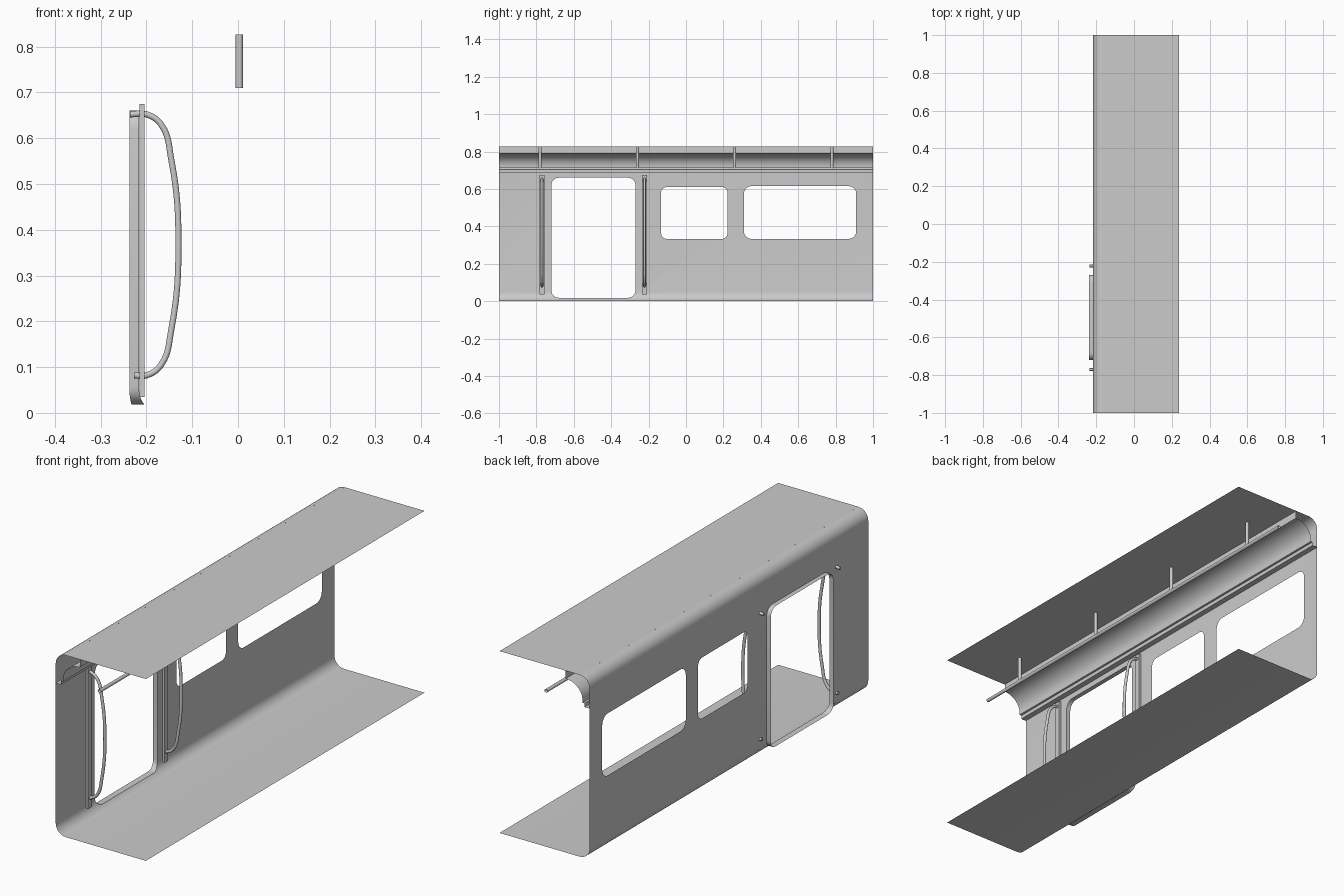
import bpy, bmesh, math

if "Cube" in bpy.data.objects:
    bpy.data.objects.remove(bpy.data.objects["Cube"])

WALL, EDGE, TOP, R = -0.216, 0.237, 0.826, 0.05
RIM = -0.237


def wall_x(z):
    # wall position at height z, rounded into floor and roof
    d = min(z, TOP - z)
    if d >= R:
        return WALL
    return WALL + R - math.sqrt(max(0, R * R - (R - d) ** 2))


def rounded_rect(y0, y1, z0, z1, r, n=6):
    pts = []
    for cy, cz, a0 in ((y1 - r, z1 - r, 0), (y0 + r, z1 - r, 90),
                       (y0 + r, z0 + r, 180), (y1 - r, z0 + r, 270)):
        for i in range(n + 1):
            a = math.radians(a0 + 90 * i / n)
            pts.append((cy + r * math.cos(a), cz + r * math.sin(a)))
    return pts


def add_object(name, bm, angle=40):
    me = bpy.data.meshes.new(name)
    bm.to_mesh(me)
    bm.free()
    ob = bpy.data.objects.new(name, me)
    bpy.context.collection.objects.link(ob)
    smooth(ob, angle)
    return ob


def smooth(ob, angle=40):
    bpy.ops.object.select_all(action='DESELECT')
    ob.select_set(True)
    bpy.context.view_layer.objects.active = ob
    bpy.ops.object.shade_smooth_by_angle(angle=math.radians(angle))


def tube(name, pts, r, kind='POLY', caps=True):
    cu = bpy.data.curves.new(name, 'CURVE')
    cu.dimensions = '3D'
    cu.bevel_depth, cu.bevel_resolution = r, 3
    cu.use_fill_caps = caps
    cu.resolution_u = 6
    sp = cu.splines.new(kind)
    if kind == 'BEZIER':
        sp.bezier_points.add(len(pts) - 1)
        for bp, p in zip(sp.bezier_points, pts):
            bp.co = p
            bp.handle_left_type = bp.handle_right_type = 'AUTO'
    else:
        sp.points.add(len(pts) - 1)
        for sp_p, p in zip(sp.points, pts):
            sp_p.co = (*p, 1)
    ob = bpy.data.objects.new(name, cu)
    bpy.context.collection.objects.link(ob)
    bpy.ops.object.select_all(action='DESELECT')
    ob.select_set(True)
    bpy.context.view_layer.objects.active = ob
    bpy.ops.object.convert(target='MESH')
    smooth(bpy.context.object)


# Shell: side wall with openings, bent into floor and roof
door = rounded_rect(-0.72, -0.27, 0.018, 0.66, 0.04)
windows = [rounded_rect(-0.133, 0.222, 0.333, 0.61, 0.03),
           rounded_rect(0.31, 0.91, 0.333, 0.615, 0.04)]
bm = bmesh.new()
for loop in [[(-1, 0), (1, 0), (1, TOP), (-1, TOP)], door, *windows]:
    vs = [bm.verts.new((0, y, z)) for y, z in loop]
    for a, b in zip(vs, vs[1:] + vs[:1]):
        bm.edges.new((a, b))
bmesh.ops.triangle_fill(bm, edges=bm.edges[:], use_beauty=True, normal=(1, 0, 0))
for i in range(1, 9):
    d = R * (1 - math.cos(math.radians(90 * i / 8)))
    for z in (d, TOP - d):
        bmesh.ops.bisect_plane(bm, geom=bm.verts[:] + bm.edges[:] + bm.faces[:],
                               plane_co=(0, 0, z), plane_no=(0, 0, 1), dist=1e-6)
for v in bm.verts:
    v.co.x = wall_x(v.co.z)
for z in (0, TOP):
    bm.faces.new([bm.verts.new(p) for p in ((WALL + R, -1, z), (EDGE, -1, z),
                                            (EDGE, 1, z), (WALL + R, 1, z))])
bmesh.ops.remove_doubles(bm, verts=bm.verts[:], dist=1e-5)
bmesh.ops.recalc_face_normals(bm, faces=bm.faces[:])
add_object("car_shell", bm)

# Door rim projecting outwards from the wall
bm = bmesh.new()
inner = [bm.verts.new((wall_x(z), y, z)) for y, z in door]
outer = [bm.verts.new((RIM + max(0, wall_x(z) - WALL) * 0.4, y, z)) for y, z in door]
for i in range(len(door)):
    j = (i + 1) % len(door)
    bm.faces.new((inner[i], inner[j], outer[j], outer[i]))
add_object("door_rim", bm)

# Ceiling cove: lip, concave arc and small ledge back to the wall
profile = [(-0.095, TOP), (-0.095, 0.79)]
for i in range(1, 11):
    a = math.radians(90 + 85 * i / 10)
    profile.append((-0.095 + 0.085 * math.cos(a), 0.715 + 0.075 * math.sin(a)))
profile += [(-0.18, 0.703), (-0.19, 0.703), (-0.19, 0.686), (WALL, 0.686)]
bm = bmesh.new()
ends = [[bm.verts.new((x, y, z)) for x, z in profile] for y in (-1, 1)]
for i in range(len(profile) - 1):
    bm.faces.new((ends[0][i], ends[0][i + 1], ends[1][i + 1], ends[1][i]))
add_object("ceiling_cove", bm)

# Overhead rail and its hangers
tube("overhead_rail", [(0.003, -1, 0.708), (0.003, 1, 0.708)], 0.008, caps=False)
for y in (-0.78, -0.26, 0.26, 0.78):
    tube("rail_hanger", [(0.003, y, 0.709), (0.003, y, TOP)], 0.008)

# Door posts and bowed grab handles on both sides of the door
bow = [(-0.236, 0.652), (-0.2, 0.652), (-0.168, 0.63), (-0.146, 0.555), (-0.13, 0.37),
       (-0.146, 0.18), (-0.168, 0.105), (-0.2, 0.082), (-0.227, 0.082)]
for y in (-0.77, -0.222):
    bm = bmesh.new()
    bmesh.ops.create_cube(bm, size=1)
    for v in bm.verts:
        v.co = (-0.21 + v.co.x * 0.011, y + v.co.y * 0.026, 0.355 + v.co.z * 0.64)
    add_object("door_post", bm)
    tube("grab_handle", [(x, y, z) for x, z in bow], 0.007, 'BEZIER')
